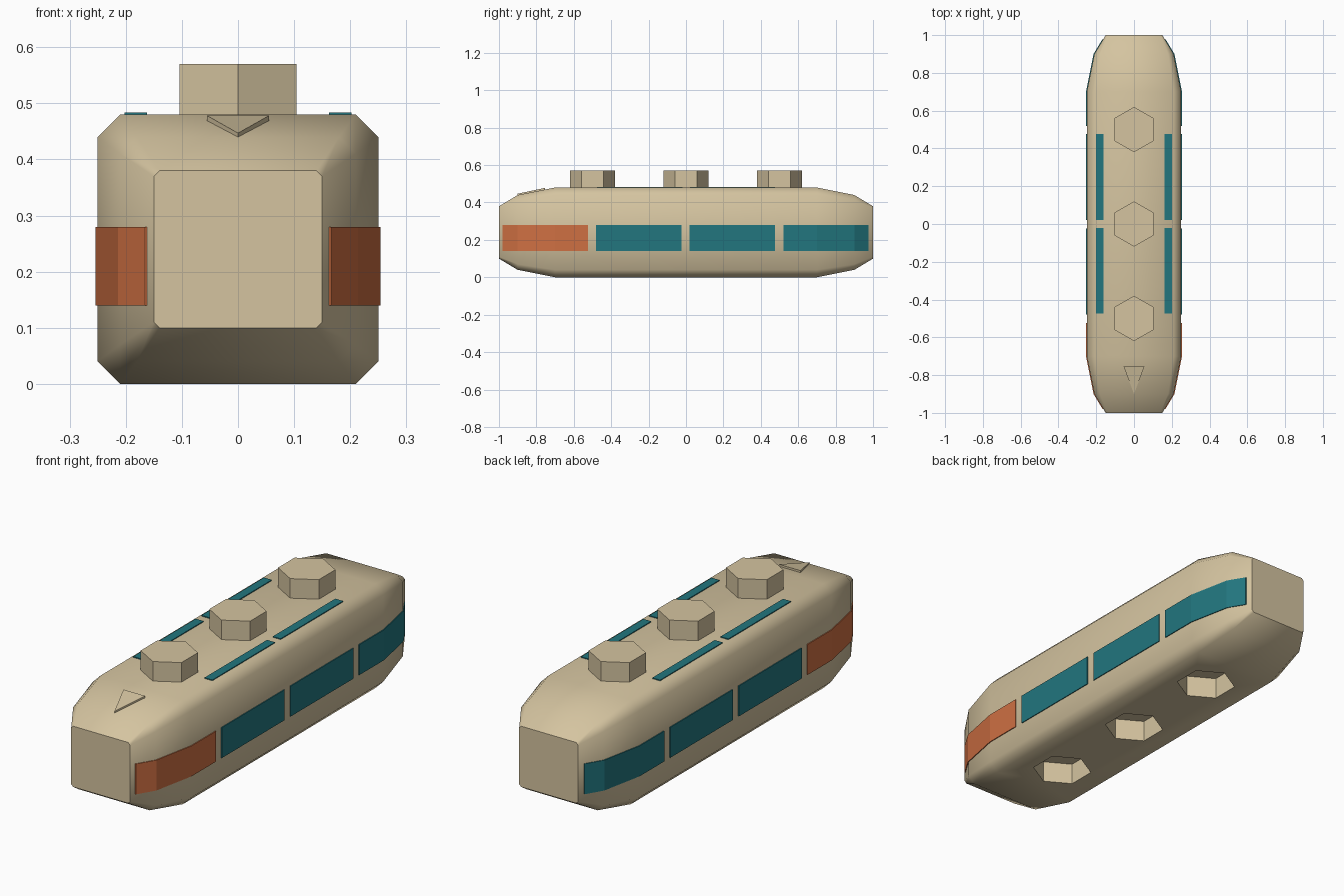
import bpy, bmesh, math

if "Cube" in bpy.data.objects:
    bpy.data.objects.remove(bpy.data.objects["Cube"])


def material(name, rgb):
    m = bpy.data.materials.new(name)
    m.diffuse_color = (*rgb, 1)
    m.use_nodes = True
    m.node_tree.nodes["Principled BSDF"].inputs["Base Color"].default_value = m.diffuse_color
    return m


CREAM = material("cream", (0.66, 0.55, 0.35))
TEAL = material("teal", (0.016, 0.18, 0.21))
ORANGE = material("orange", (0.62, 0.16, 0.055))


def loft(name, rings, mat):
    """Closed skin through rings of equal point count, capped at both ends."""
    bm = bmesh.new()
    vs = [[bm.verts.new(p) for p in r] for r in rings]
    n = len(vs[0])
    for a, b in zip(vs, vs[1:]):
        for i in range(n):
            j = (i + 1) % n
            bm.faces.new((a[i], a[j], b[j], b[i]))
    bm.faces.new(vs[0])
    bm.faces.new(vs[-1])
    bmesh.ops.recalc_face_normals(bm, faces=bm.faces)
    me = bpy.data.meshes.new(name)
    bm.to_mesh(me)
    bm.free()
    if mat:
        me.materials.append(mat)
    ob = bpy.data.objects.new(name, me)
    bpy.context.collection.objects.link(ob)
    return ob


def hex_prism(name, y, r, z0, z1, mat):
    angles = [math.radians(90 + 60 * i) for i in range(6)]
    return loft(name, [[(r * math.cos(a), y + r * math.sin(a), z) for a in angles]
                       for z in (z0, z1)], mat)


def section(y, w, z0, z1, c):
    return [(-w + c, y, z0), (w - c, y, z0), (w, y, z0 + c), (w, y, z1 - c),
            (w - c, y, z1), (-w + c, y, z1), (-w, y, z1 - c), (-w, y, z0 + c)]


# Hull: chamfered box tapering at both ends
half = [(0.7, 0.25, 0, 0.48, 0.04), (0.9, 0.21, 0.04, 0.44, 0.03), (1.0, 0.15, 0.10, 0.38, 0.01)]
stations = [(-y, *s) for y, *s in reversed(half)] + half
hull = loft("hull", [section(*s) for s in stations], CREAM)

# Hexagonal sockets underneath, hexagonal studs on the roof
bpy.context.view_layer.objects.active = hull
hull.select_set(True)
for y in (-0.5, 0, 0.5):
    cutter = hex_prism("socket_cutter", y, 0.13, -0.1, 0.10, None)
    cutter.hide_render = True
    mod = hull.modifiers.new("socket", 'BOOLEAN')
    mod.object = cutter
    mod.operation = 'DIFFERENCE'
    mod.solver = 'EXACT'
    bpy.ops.object.modifier_apply(modifier=mod.name)
    bpy.data.objects.remove(cutter)
    hex_prism("roof_stud", y, 0.12, 0.47, 0.57, CREAM)
bpy.ops.object.shade_smooth_by_angle(angle=math.radians(50))


def hull_width(y):
    y = abs(y)
    if y <= 0.7:
        return 0.25
    if y <= 0.9:
        return 0.25 - 0.2 * (y - 0.7)
    return 0.21 - 0.6 * (y - 0.9)


# Side windows follow the hull; the front pair is orange
for side in (-1, 1):
    for k in range(4):
        y0 = -0.98 + 0.5 * k
        y1 = y0 + 0.457
        ys = [y0] + [y for y in (-0.9, -0.7, 0.7, 0.9) if y0 < y < y1] + [y1]
        rings = []
        for y in ys:
            o, i = side * (hull_width(y) + 0.004), side * (hull_width(y) - 0.015)
            rings.append([(i, y, 0.14), (o, y, 0.14), (o, y, 0.28), (i, y, 0.28)])
        loft("front_side_light" if k == 0 else "side_window", rings, TEAL if k else ORANGE)

    # Roof windows
    for y0 in (-0.475, 0.022):
        a, b = side * 0.162, side * 0.202
        loft("roof_window", [[(a, y, 0.47), (b, y, 0.47), (b, y, 0.484), (a, y, 0.484)]
                             for y in (y0, y0 + 0.455)], TEAL)

# Small arrow on the sloping front of the roof
tri = [(0, -0.9, 0.447), (0.055, -0.755, 0.478), (-0.055, -0.755, 0.478)]
loft("front_arrow", [[(x, y, z - d) for x, y, z in tri] for d in (0.02, 0)], CREAM)
